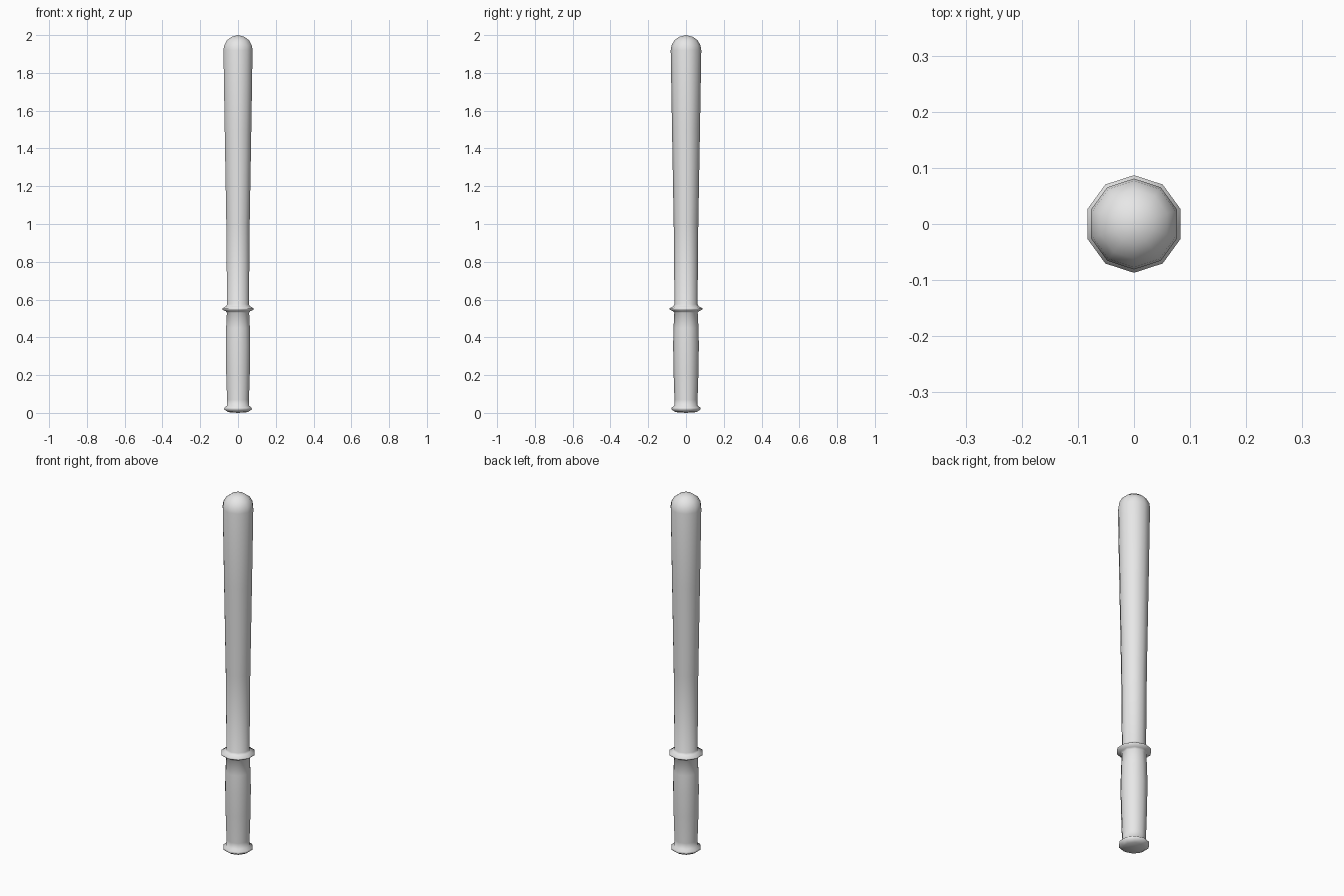
import bpy
import bmesh
import math

cube = bpy.data.objects.get("Cube")
if cube:
    bpy.data.objects.remove(cube, do_unlink=True)

SIDES = 10

# Single pale grey finish
grey = bpy.data.materials.new("pale_grey")
grey.use_nodes = True
colour = (0.8, 0.8, 0.8, 1.0)
grey.diffuse_color = colour
grey.node_tree.nodes["Principled BSDF"].inputs["Base Color"].default_value = colour

# Profile sections as (radius, height), from the bottom up
pommel = [(0.055, 0.004), (0.077, 0.018), (0.076, 0.028), (0.062, 0.038)]
handle = [(0.061, 0.07), (0.066, 0.22), (0.068, 0.36), (0.066, 0.45), (0.062, 0.53)]
guard = [(0.068, 0.538), (0.087, 0.547), (0.087, 0.554), (0.066, 0.565)]
shaft = [(0.061, 0.575), (0.065, 1.0), (0.074, 1.5), (0.081, 1.92)]
dome = [(0.077, 1.945), (0.062, 1.972), (0.036, 1.991)]


def lathe(name, profile, bottom, top):
    """Turn a profile about z, closing it with a pole at each end."""
    bm = bmesh.new()
    rings = []
    for radius, z in profile:
        ring = []
        for i in range(SIDES):
            a = math.pi / 2 + math.tau * i / SIDES
            ring.append(bm.verts.new((radius * math.cos(a), radius * math.sin(a), z)))
        rings.append(ring)
    low = bm.verts.new((0, 0, bottom))
    high = bm.verts.new((0, 0, top))
    for i in range(SIDES):
        j = (i + 1) % SIDES
        for a, b in zip(rings, rings[1:]):
            bm.faces.new((a[i], a[j], b[j], b[i]))
        bm.faces.new((low, rings[0][j], rings[0][i]))
        bm.faces.new((high, rings[-1][i], rings[-1][j]))
    bmesh.ops.recalc_face_normals(bm, faces=bm.faces)
    for face in bm.faces:
        face.smooth = True
    mesh = bpy.data.meshes.new(name)
    bm.to_mesh(mesh)
    bm.free()
    mesh.materials.append(grey)
    obj = bpy.data.objects.new(name, mesh)
    bpy.context.collection.objects.link(obj)
    return obj


# One continuous turned piece
lathe("baton", pommel + handle + guard + shaft + dome, 0.0, 2.0)
